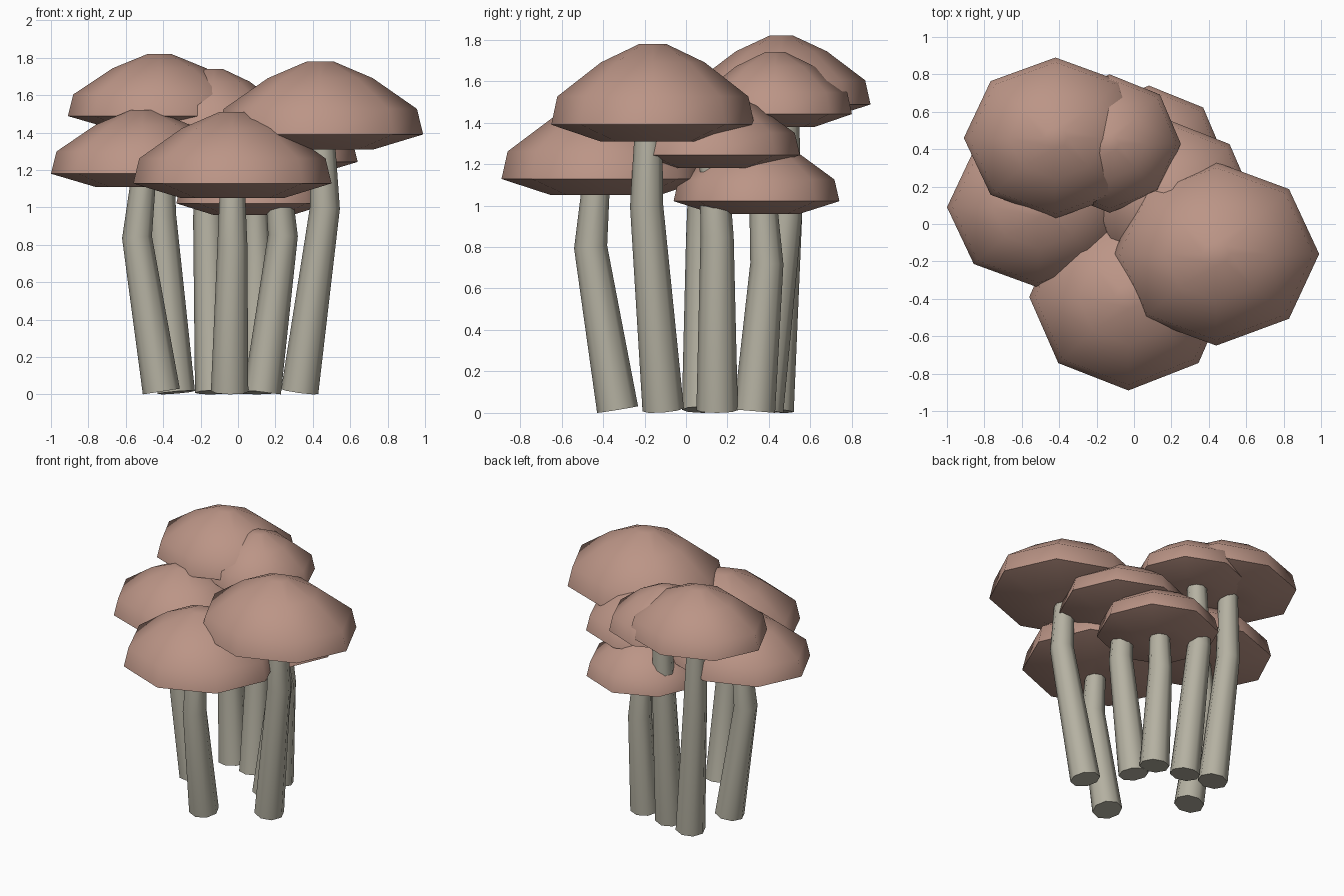
import bpy, bmesh, math
from mathutils import Vector

if "Cube" in bpy.data.objects:
    bpy.data.objects.remove(bpy.data.objects["Cube"])

SIDES = 8


def make_material(name, rgb):
    mat = bpy.data.materials.new(name)
    mat.use_nodes = True
    color = (*rgb, 1.0)
    mat.diffuse_color = color
    mat.node_tree.nodes["Principled BSDF"].inputs["Base Color"].default_value = color
    return mat


CAP = make_material("dusty_pink_cap", (0.50, 0.30, 0.24))
STEM = make_material("pale_grey_stem", (0.46, 0.44, 0.36))


def skin(name, rings, mat):
    """Join rings of points into a closed, smooth shaded surface."""
    bm = bmesh.new()
    loops = [[bm.verts.new(p) for p in ring] for ring in rings]
    for a, b in zip(loops, loops[1:]):
        for i in range(SIDES):
            j = (i + 1) % SIDES
            bm.faces.new((a[i], a[j], b[j], b[i]))
    bm.faces.new(list(reversed(loops[0])))
    bm.faces.new(loops[-1])
    bmesh.ops.recalc_face_normals(bm, faces=bm.faces)
    mesh = bpy.data.meshes.new(name)
    bm.to_mesh(mesh)
    bm.free()
    mesh.materials.append(mat)
    obj = bpy.data.objects.new(name, mesh)
    bpy.context.collection.objects.link(obj)
    bpy.ops.object.select_all(action="DESELECT")
    obj.select_set(True)
    bpy.context.view_layer.objects.active = obj
    bpy.ops.object.shade_smooth_by_angle(angle=math.radians(60))
    return obj


def circle(center, rx, ry, u=Vector((1, 0, 0)), v=Vector((0, 1, 0))):
    angles = [2 * math.pi * i / SIDES for i in range(SIDES)]
    return [Vector(center) + u * rx * math.cos(a) + v * ry * math.sin(a) for a in angles]


# Cap profile from underside to crown: radius share, height share
PROFILE = [(0.15, 0.03), (0.52, 0.0), (1.0, 0.17), (0.94, 0.46),
           (0.51, 0.81), (0.13, 1.0)]


def make_cap(name, x, y, rx, ry, low, high):
    rings = [circle((x, y, low + (high - low) * h), rx * r, ry * r) for r, h in PROFILE]
    skin(name, rings, CAP)


def make_stem(name, path):
    """Bent tapering tube whose ends are square to its direction."""
    pts = [Vector(p) for p in path]
    rings = []
    for i, (p, radius) in enumerate(zip(pts, (0.1, 0.08, 0.065))):
        axis = (pts[min(i + 1, 2)] - pts[max(i - 1, 0)]).normalized()
        u = Vector((0, 1, 0)).cross(axis).normalized()
        rings.append(circle(p, radius, radius, u, axis.cross(u)))
    lowest = min(p.z for p in rings[0])
    for p in rings[0]:
        p.z -= lowest
    skin(name, rings, STEM)


# Each mushroom: cap x, y, radii, low and high; then stem base, knee and top
MUSHROOMS = {
    "back_right": ((-0.42, 0.46, 0.49, 0.43, 1.42, 1.82),
                   ((-0.33, 0.42, 0), (-0.41, 0.48, 0.95), (-0.42, 0.47, 1.5))),
    "front_left": ((0.44, -0.16, 0.55, 0.49, 1.31, 1.78),
                   ((0.33, -0.11, 0), (0.465, -0.19, 1.0), (0.45, -0.18, 1.4))),
    "front": ((-0.03, -0.39, 0.53, 0.50, 1.05, 1.51),
              ((-0.045, -0.33, 0), (-0.03, -0.46, 0.8), (-0.03, -0.43, 1.15))),
    "right": ((-0.51, 0.09, 0.49, 0.43, 1.11, 1.52),
              ((-0.41, 0.08, 0), (-0.54, 0.08, 0.84), (-0.5, 0.08, 1.2))),
    "back": ((-0.13, 0.43, 0.38, 0.37, 1.38, 1.74),
             ((-0.13, 0.37, 0), (-0.16, 0.48, 0.95), (-0.14, 0.48, 1.45))),
    "left": ((0.20, 0.13, 0.44, 0.42, 1.18, 1.55),
             ((0.13, 0.15, 0), (0.24, 0.15, 0.85), (0.2, 0.13, 1.28))),
    "back_left": ((0.08, 0.34, 0.41, 0.40, 0.96, 1.32),
                  ((0.1, 0.33, 0), (0.1, 0.39, 0.72), (0.09, 0.37, 1.05))),
}

for place, (cap, stem) in MUSHROOMS.items():
    make_cap(place + "_cap", *cap)
    make_stem(place + "_stem", stem)
